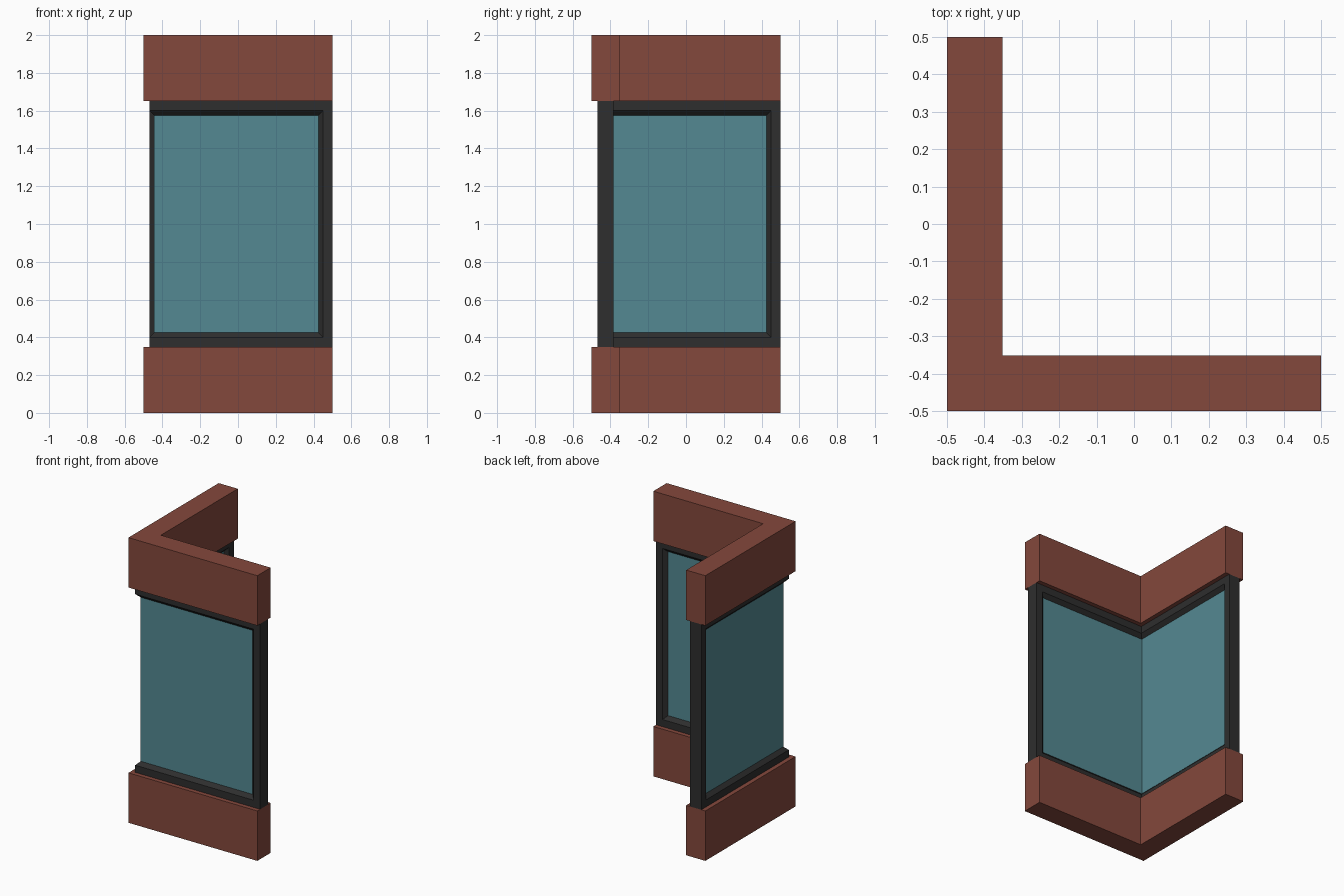
import bpy, bmesh

if "Cube" in bpy.data.objects:
    bpy.data.objects.remove(bpy.data.objects["Cube"])


def srgb(r, g, b):
    def lin(c):
        c /= 255
        return c / 12.92 if c <= 0.04045 else ((c + 0.055) / 1.055) ** 2.4
    return (lin(r), lin(g), lin(b), 1)


def material(name, rgb):
    m = bpy.data.materials.new(name)
    m.diffuse_color = srgb(*rgb)
    m.use_nodes = True
    m.node_tree.nodes["Principled BSDF"].inputs["Base Color"].default_value = m.diffuse_color
    return m


brick = material("red_brick", (132, 72, 60))
metal = material("dark_metal", (46, 46, 46))
glazing = material("blue_glass", (84, 137, 146))


def finish(bm, name, mat):
    bmesh.ops.recalc_face_normals(bm, faces=bm.faces)
    mesh = bpy.data.meshes.new(name)
    bm.to_mesh(mesh)
    bm.free()
    mesh.materials.append(mat)
    bpy.context.collection.objects.link(bpy.data.objects.new(name, mesh))


def corner_prism(name, outer, inner, end, z0, z1, mat):
    """L-shaped plan extruded from z0 to z1."""
    plan = [(outer, outer), (end, outer), (end, inner),
            (inner, inner), (inner, end), (outer, end)]
    bm = bmesh.new()
    face = bm.faces.new([bm.verts.new((x, y, z0)) for x, y in plan])
    top = bmesh.ops.extrude_face_region(bm, geom=[face])["geom"]
    bmesh.ops.translate(bm, vec=(0, 0, z1 - z0),
                        verts=[v for v in top if isinstance(v, bmesh.types.BMVert)])
    finish(bm, name, mat)


# Heights and depths shared by the parts
LOW, HIGH, END = 0.35, 1.65, 0.5
OUT, IN = -0.469, -0.383        # frame faces
GOUT, GIN = -0.444, -0.408      # glass faces
LIP, REBATE = 0.05, 0.075       # frame width before and after its chamfer

# Brick base and lintel
corner_prism("brick_base", -0.5, -0.352, END, 0, LOW, brick)
corner_prism("brick_lintel", -0.5, -0.352, END, HIGH, 2, brick)

# Glass panes meeting at the corner without a post
corner_prism("corner_glass", GOUT, GIN, END - REBATE, LOW + REBATE, HIGH - REBATE, glazing)

# Chamfered frame: one profile (d = inset, t = depth) mitred round both wings
profile = [(0, OUT), (LIP, OUT), (REBATE, GOUT), (REBATE, GIN), (LIP, IN), (0, IN)]
stations = [
    lambda d, t: (t, t, LOW + d), lambda d, t: (END - d, t, LOW + d),
    lambda d, t: (END - d, t, HIGH - d), lambda d, t: (t, t, HIGH - d),
    lambda d, t: (t, END - d, HIGH - d), lambda d, t: (t, END - d, LOW + d),
]
bm = bmesh.new()
rings = [[bm.verts.new(place(d, t)) for d, t in profile] for place in stations]
for i, a in enumerate(rings):
    b = rings[(i + 1) % len(rings)]
    for j in range(len(profile)):
        k = (j + 1) % len(profile)
        bm.faces.new((a[j], a[k], b[k], b[j]))
finish(bm, "window_frame", metal)
